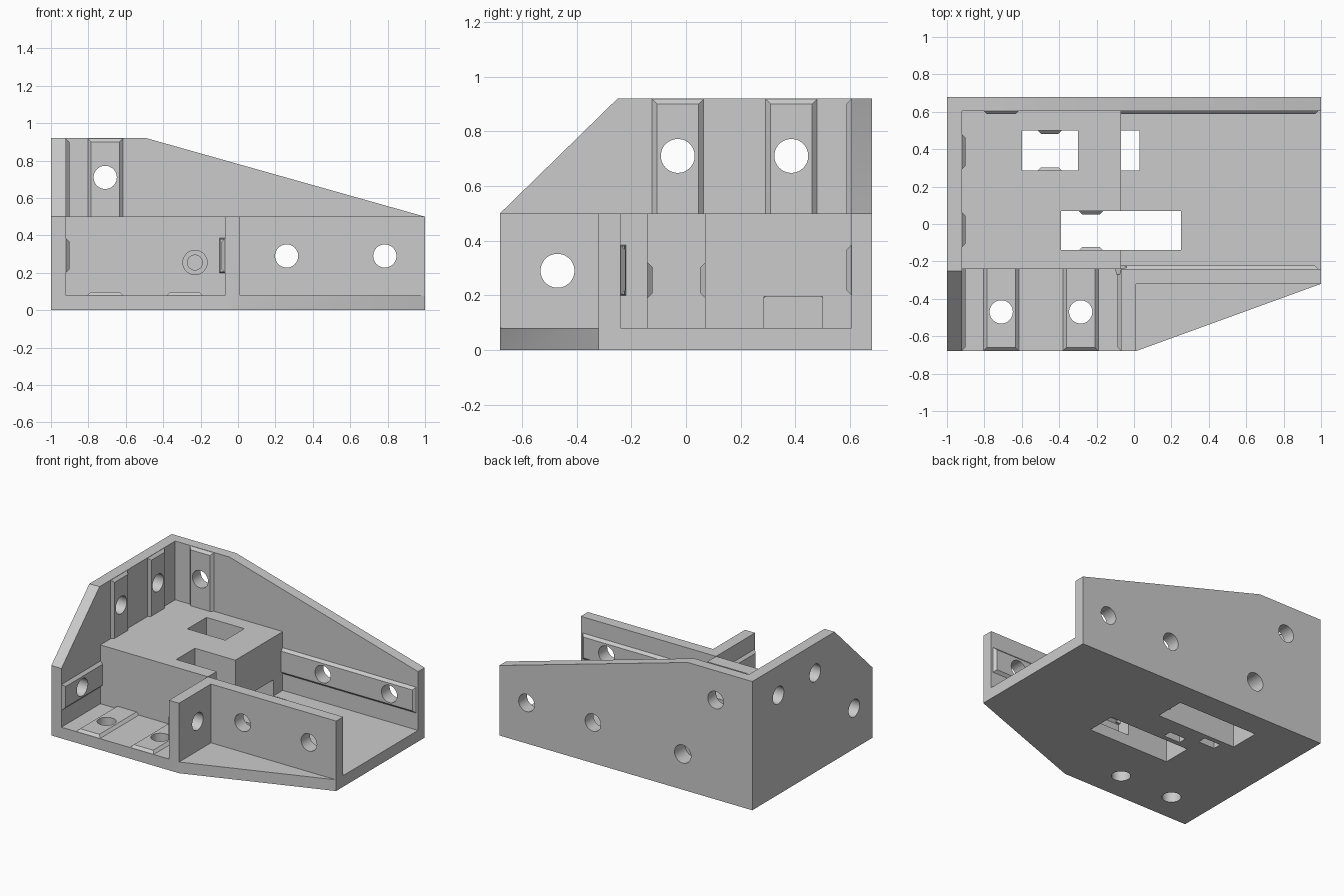
import bpy
import bmesh
import math
from mathutils import Vector

cube = bpy.data.objects.get("Cube")
if cube:
    bpy.data.objects.remove(cube, do_unlink=True)

grey = bpy.data.materials.new("light_grey")
grey.use_nodes = True
COLOUR = (0.6, 0.6, 0.6, 1)
grey.diffuse_color = COLOUR
grey.node_tree.nodes["Principled BSDF"].inputs["Base Color"].default_value = COLOUR

AXES = {"x": 0, "y": 1, "z": 2}


def loft(name, rings):
    """Closed solid through rings with equal point counts."""
    bm = bmesh.new()
    loops = [[bm.verts.new(p) for p in ring] for ring in rings]
    n = len(loops[0])
    for low, high in zip(loops, loops[1:]):
        for i in range(n):
            j = (i + 1) % n
            bm.faces.new((low[i], low[j], high[j], high[i]))
    bm.faces.new(loops[0])
    bm.faces.new(loops[-1])
    bmesh.ops.recalc_face_normals(bm, faces=bm.faces)
    mesh = bpy.data.meshes.new(name)
    bm.to_mesh(mesh)
    bm.free()
    mesh.materials.append(grey)
    obj = bpy.data.objects.new(name, mesh)
    bpy.context.collection.objects.link(obj)
    return obj


def place(axis, depth, a, b):
    """Point with the given depth on an axis and a, b on the other two in order."""
    p = [a, b]
    p.insert(AXES[axis], depth)
    return p


def prism(name, axis, start, end, profile):
    return loft(name, [[place(axis, d, a, b) for a, b in profile] for d in (start, end)])


def box(name, x, y, z):
    return prism(name, "z", z[0], z[1], [(x[0], y[0]), (x[1], y[0]), (x[1], y[1]), (x[0], y[1])])


def drill(axis, start, end, a, b, radius=0.062, sides=48):
    ring = [(a + radius * math.cos(math.tau * i / sides),
             b + radius * math.sin(math.tau * i / sides)) for i in range(sides)]
    return prism("drill", axis, start, end, ring)


def rib(axis, surface, side, a, b):
    """Raised pad with sloping sides, standing on a wall surface."""
    rings = []
    for depth, inset in ((-0.03, 0.005), (0, 0), (0.018, 0.018)):
        a0, a1, b0, b1 = a[0] + inset, a[1] - inset, b[0] + inset, b[1] - inset
        rings.append([place(axis, surface + side * depth, u, v)
                      for u, v in ((a0, b0), (a1, b0), (a1, b1), (a0, b1))])
    return loft("rib", rings)


def combine(body, tool, operation):
    mod = body.modifiers.new(operation, "BOOLEAN")
    mod.operation = operation
    mod.solver = "EXACT"
    mod.object = tool
    bpy.context.view_layer.objects.active = body
    bpy.ops.object.modifier_apply(modifier=mod.name)
    bpy.data.objects.remove(tool, do_unlink=True)


T = 0.08                # floor and wall thickness
IN_X, IN_Y = -0.92, 0.605   # inner faces of the side and back walls

# Floor with one corner cut away
body = prism("corner_bracket", "z", 0, T,
             [(-1, -0.68), (0.01, -0.68), (1, -0.32), (1, 0.68), (-1, 0.68)])

solids = [
    # Tall back and side walls with sloping tops
    prism("back_wall", "y", IN_Y, 0.68,
          [(-1, 0), (1, 0), (1, 0.5), (-0.49, 0.92), (-1, 0.92)]),
    prism("side_wall", "x", -1, IN_X,
          [(-0.68, 0), (0.68, 0), (0.68, 0.92), (-0.25, 0.92), (-0.68, 0.5)]),
    # Low front wall and the divider meeting it
    box("front_wall", (-0.07, 1), (-0.32, -0.24), (0.02, 0.5)),
    box("divider", (-0.07, 0.01), (-0.68, -0.25), (0, 0.5)),
    # Raised centre block
    box("centre_block", (-0.96, -0.07), (-0.24, 0.64), (0.02, 0.5)),
]

# Ribs on the upper walls, the low walls and the floor
BAND = (0.2, 0.385)
UPRIGHT = (0.48, 0.918)
solids.append(rib("y", IN_Y, -1, (-0.803, -0.615), UPRIGHT))
for y in (-0.03, 0.385):
    solids.append(rib("x", IN_X, 1, (y - 0.094, y + 0.094), UPRIGHT))
for x in (-0.71, -0.285):
    solids.append(rib("z", T, 1, (x - 0.094, x + 0.094), (-0.678, -0.22)))
for surface, side in ((IN_X, 1), (-0.07, -1)):
    solids.append(rib("x", surface, side, (-0.678, -0.22), BAND))
for surface, side in ((IN_Y, -1), (-0.24, 1)):
    solids.append(rib("y", surface, side, (-0.1, 0.985), BAND))
for solid in solids:
    combine(body, solid, "UNION")

cuts = [
    # Long slot through block and floor, open towards the low side
    box("slot", (-0.39, 0.25), (-0.14, 0.07), (-0.1, 0.6)),
    # Square shaft joined to a low tunnel
    box("shaft", (-0.6, -0.3), (0.285, 0.5), (-0.1, 0.6)),
    box("tunnel", (-0.6, 0.03), (0.285, 0.5), (-0.1, 0.195)),
    # Upper wall holes
    drill("y", 0.5, 0.8, -0.71, 0.71),
    drill("x", -1.1, -0.8, -0.03, 0.71),
    drill("x", -1.1, -0.8, 0.385, 0.71),
    # Side wall and divider holes
    drill("x", -1.1, 0.1, -0.47, 0.29),
    # Floor holes
    drill("z", -0.1, 0.2, -0.71, -0.47),
    drill("z", -0.1, 0.2, -0.285, -0.47),
    # Front and back wall holes
    drill("y", -0.5, 0.8, 0.26, 0.29),
    drill("y", -0.5, 0.8, 0.785, 0.29),
    # Clamping screw bores with wider mouths
    drill("y", -0.3, 0.13, -0.23, 0.255, 0.04),
    drill("y", -0.3, -0.19, -0.23, 0.255, 0.065),
    drill("y", 0.21, 0.8, -0.45, 0.255, 0.04),
    drill("y", 0.56, 0.8, -0.45, 0.255, 0.065),
    # Nut pockets opening downwards
    box("nut_pocket", (-0.295, -0.165), (0.105, 0.165), (-0.1, 0.32)),
    box("nut_pocket", (-0.515, -0.385), (0.19, 0.25), (-0.1, 0.32)),
]
for cut in cuts:
    combine(body, cut, "DIFFERENCE")

# Shallow raised pads on the slot and shaft sides, around the screw line
for x, y0, y1 in ((-0.23, -0.14, 0.07), (-0.45, 0.285, 0.5)):
    for y, side in ((y0, 1), (y1, -1)):
        combine(body, rib("y", y, side, (x - 0.065, x + 0.065), (0.19, 0.32)), "UNION")

bpy.ops.object.select_all(action="DESELECT")
body.select_set(True)
bpy.context.view_layer.objects.active = body
bpy.ops.object.shade_smooth_by_angle(angle=math.radians(30))
